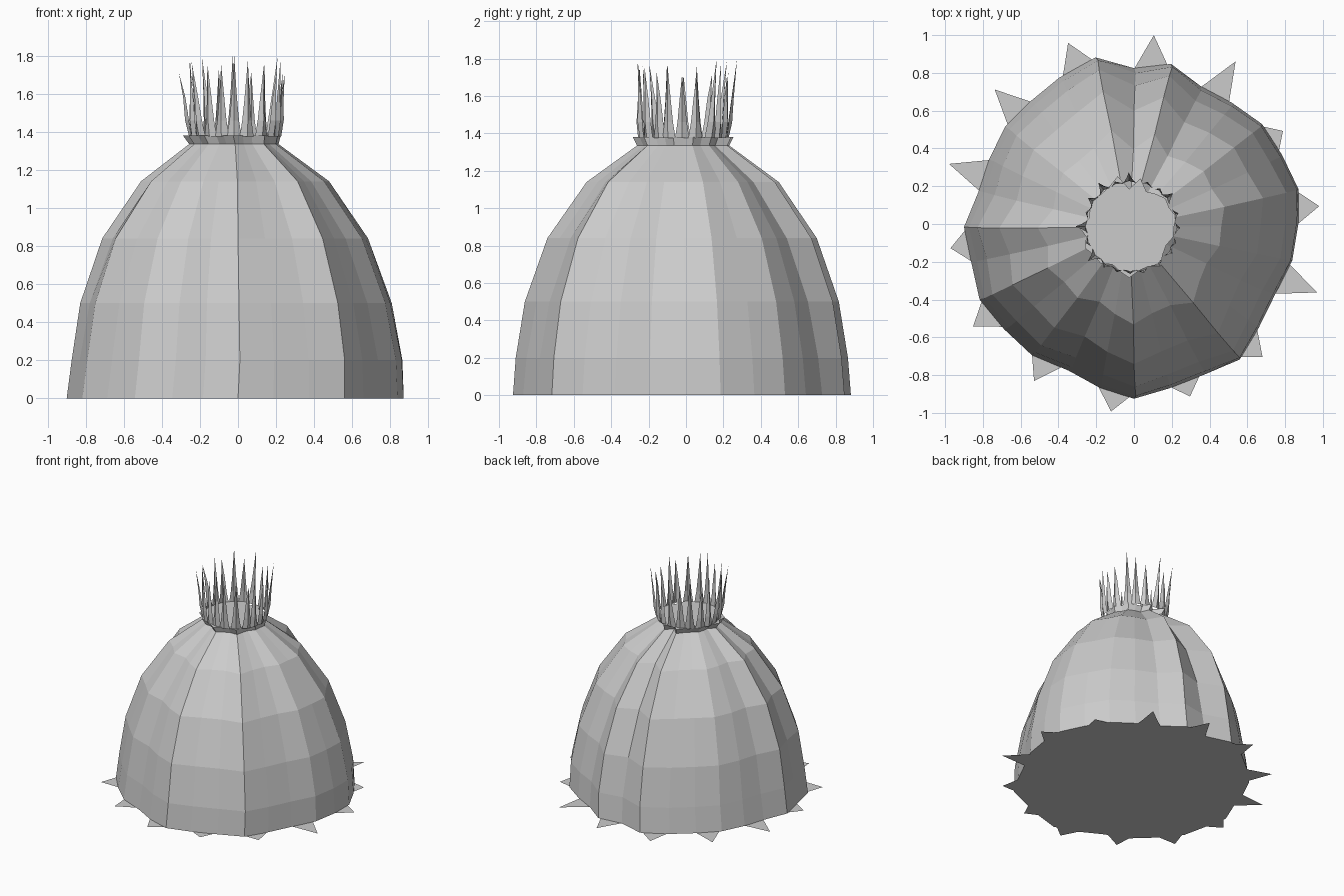
import bpy, bmesh, math, random
from mathutils import Vector

if "Cube" in bpy.data.objects:
    bpy.data.objects.remove(bpy.data.objects["Cube"])

random.seed(4)

grey = bpy.data.materials.new("straw grey")
grey.diffuse_color = (0.6, 0.6, 0.6, 1)
grey.use_nodes = True
grey.node_tree.nodes["Principled BSDF"].inputs["Base Color"].default_value = grey.diffuse_color


def finish(name, bm, solid=True):
    if solid:
        bmesh.ops.recalc_face_normals(bm, faces=bm.faces[:])
    mesh = bpy.data.meshes.new(name)
    bm.to_mesh(mesh)
    bm.free()
    mesh.materials.append(grey)
    obj = bpy.data.objects.new(name, mesh)
    bpy.context.collection.objects.link(obj)
    return obj


def polar(deg, r, z):
    a = math.radians(deg)
    return Vector((r * math.cos(a), r * math.sin(a), z))


# Uneven pleated footprint: angle in degrees, radius
FOOT = [(0, .87), (12, .89), (25, .865), (38, .86), (51, .825), (64, .81), (77, .87),
        (90, .825), (103, .905), (117, .87), (130, .85), (143, .855), (156, .84),
        (168, .84), (181, .90), (193, .885), (206, .91), (219, .885), (232, .88),
        (246, .85), (258, .885), (270, .925), (282, .89), (295, .88), (308, .91),
        (320, .86), (333, .835), (347, .86)]
n = len(FOOT)


def foot_radius(deg):
    deg %= 360
    ring = FOOT + [(360, FOOT[0][1])]
    for (a0, r0), (a1, r1) in zip(ring, ring[1:]):
        if a0 <= deg <= a1:
            return r0 + (r1 - r0) * (deg - a0) / (a1 - a0)


# Dome body: height, footprint scale, pleat depth, x shift; then the flared collar
LEVELS = [(0, 1, 0, 0), (.2, .978, .1, .01), (.5, .915, .3, .005), (.84, .773, .6, 0),
          (1.14, .538, 1.1, -.003), (1.335, .252, 1.6, -.015), (1.38, .275, 1.6, -.025)]
bm = bmesh.new()
rings = []
for z, s, pleat, dx in LEVELS:
    shift = Vector((dx, -.014 * z / 1.38, 0))
    ring = []
    for i, (a, r) in enumerate(FOOT):
        bump = r - (FOOT[i - 1][1] + FOOT[(i + 1) % n][1]) / 2
        ring.append(bm.verts.new(polar(a, (r + pleat * bump) * s, z) + shift))
    rings.append(ring)
for low, high in zip(rings, rings[1:]):
    for i in range(n):
        j = (i + 1) % n
        bm.faces.new((low[i], low[j], high[j], high[i]))
bm.faces.new(rings[0])
bm.faces.new(rings[-1])
finish("thatch_dome", bm)

# Flat fringe of points lying on the ground
TIPS = [(5.5, .985), (32, .93), (58, 1.015), (84, 1.005), (110, 1.02), (136, 1.025),
        (162, 1.03), (187.5, .98), (212.5, 1.01), (237.5, .985), (263, 1.0),
        (288, .96), (314, .98), (339.5, 1.035)]
bm = bmesh.new()
for a, tip in TIPS:
    left, right = a - 6.5, a + 6.5
    pts = [polar(left, foot_radius(left) - .02, 0), polar(a, tip, 0),
           polar(right, foot_radius(right) - .02, 0)]
    bm.faces.new([bm.verts.new(p) for p in pts])
finish("ground_fringe", bm, solid=False)

# Crown of thin folded straw blades standing on the collar
bm = bmesh.new()
COUNT = 20
for i in range(COUNT):
    a = i * 360 / COUNT + random.uniform(-3, 3)
    top = random.uniform(1.70, 1.82)
    lean = random.uniform(0, .065)
    centre = Vector((-.015, -.014, 0))
    rows = []
    for z, half, fold in ((1.375, .038, .012), (1.46, .025, .02), (1.58, .014, .012)):
        c = polar(a, .23 + lean * (z - 1.375) / .4, z) + centre
        side = polar(a + 90, half, 0)
        rows.append([bm.verts.new(c + side), bm.verts.new(c + polar(a, fold, 0)),
                     bm.verts.new(c - side)])
    tip = bm.verts.new(polar(a, .235 + lean, top) + centre)
    for low, high in zip(rows, rows[1:]):
        for k in range(2):
            bm.faces.new((low[k + 1], low[k], high[k], high[k + 1]))
    for k in range(2):
        bm.faces.new((rows[-1][k + 1], rows[-1][k], tip))
finish("straw_crown", bm, solid=False)
